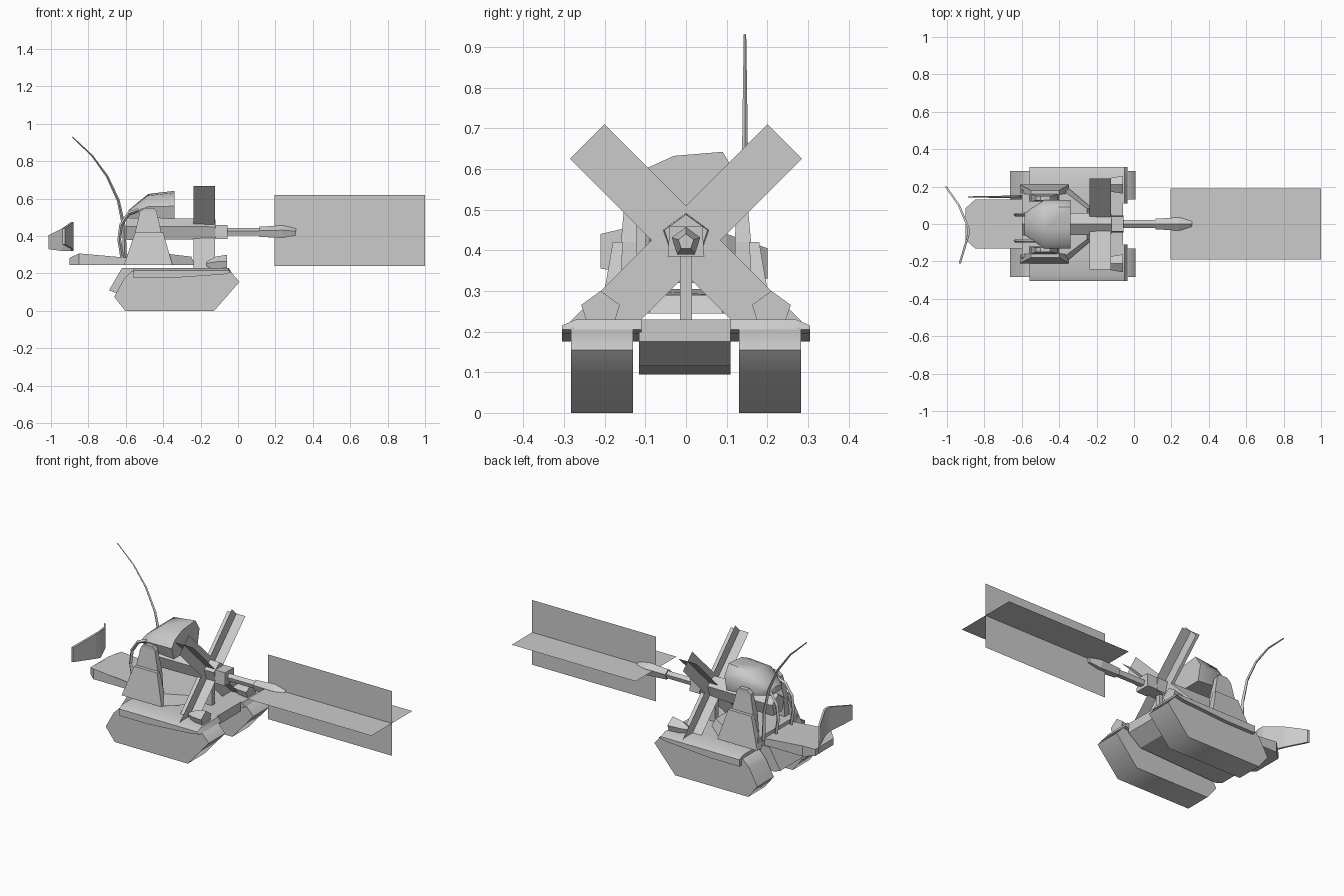
import bpy, bmesh, math
from mathutils import Vector

if "Cube" in bpy.data.objects:
    bpy.data.objects.remove(bpy.data.objects["Cube"])

grey = bpy.data.materials.new("plain grey")
grey.diffuse_color = (0.6, 0.6, 0.6, 1)
grey.use_nodes = True
grey.node_tree.nodes["Principled BSDF"].inputs["Base Color"].default_value = grey.diffuse_color


def finish(name, bm, smooth=None):
    bmesh.ops.recalc_face_normals(bm, faces=bm.faces[:])
    me = bpy.data.meshes.new(name)
    bm.to_mesh(me)
    bm.free()
    me.materials.append(grey)
    ob = bpy.data.objects.new(name, me)
    bpy.context.collection.objects.link(ob)
    if smooth:
        bpy.ops.object.select_all(action='DESELECT')
        ob.select_set(True)
        bpy.context.view_layer.objects.active = ob
        bpy.ops.object.shade_smooth_by_angle(angle=math.radians(smooth))
    return ob


def loft(name, rings, smooth=None, caps=True):
    bm = bmesh.new()
    vs = [[bm.verts.new(p) for p in r] for r in rings]
    n = len(vs[0])
    for a, b in zip(vs, vs[1:]):
        for i in range(n):
            j = (i + 1) % n
            bm.faces.new((a[i], a[j], b[j], b[i]))
    if caps:
        bm.faces.new(vs[0])
        bm.faces.new(vs[-1])
    return finish(name, bm, smooth)


def side_profile(name, pts, y0, y1, smooth=None):
    return loft(name, [[(x, y, z) for x, z in pts] for y in (y0, y1)], smooth)


def box_loft(name, levels):
    # each level: z, x0, x1, y0, y1
    return loft(name, [[(a, c, z), (b, c, z), (b, d, z), (a, d, z)] for z, a, b, c, d in levels])


def barrel(name, stations, zc, n=5, yc=0, smooth=None):
    # stations: x, radius
    return loft(name, [[(x, yc + r * math.sin(2 * math.pi * i / n),
                         zc + r * math.cos(2 * math.pi * i / n)) for i in range(n)]
                       for x, r in stations], smooth)


def tube(name, path, y, r0, r1, n=4):
    pts = [Vector((x, y, z)) for x, z in path]
    rings = []
    for i, p in enumerate(pts):
        t = (pts[min(i + 1, len(pts) - 1)] - pts[max(i - 1, 0)]).normalized()
        nrm = Vector((-t.z, 0, t.x))
        r = r0 + (r1 - r0) * i / (len(pts) - 1)
        rings.append([p + r * (nrm * math.cos(2 * math.pi * k / n)
                               + Vector((0, 1, 0)) * math.sin(2 * math.pi * k / n)) for k in range(n)])
    return loft(name, rings)


def sheet(name, quads):
    bm = bmesh.new()
    for q in quads:
        bm.faces.new([bm.verts.new(p) for p in q])
    return finish(name, bm)


# hull between the tracks
side_profile("hull", [(-0.62, 0.23), (-0.69, 0.11), (-0.65, 0.095), (-0.14, 0.115),
                      (-0.06, 0.175), (-0.06, 0.23)], -0.115, 0.11)

for s, side in ((1, "left"), (-1, "right")):
    # tracks and their covers
    side_profile("track_" + side, [(-0.662, 0.075), (-0.603, 0), (-0.128, 0), (0.008, 0.155),
                                   (-0.04, 0.21), (-0.57, 0.21), (-0.61, 0.17)],
                 s * 0.13, s * 0.283, 60)
    fender = [(-0.56, 0.175), (-0.37, 0.175), (-0.08, 0.195), (-0.035, 0.205),
              (-0.05, 0.23), (-0.56, 0.23)]
    loft("fender_" + side, [[(x, s * y, min(z, top)) for x, z in fender]
                            for y, top in ((0.11, 0.23), (0.16, 0.24), (0.27, 0.235), (0.305, 0.215))], 40)
    # headlamp cones
    barrel("headlamp_" + side, [(-0.17, 0.012), (-0.12, 0.04), (-0.06, 0.05)], 0.25, 5, s * 0.21, 60)
    # armour plate and gun bearing post beside the gun
    box_loft("armour_plate_" + side, [(0.245, -0.61, -0.35, s * 0.165, s * 0.21),
                                      (0.42, -0.55, -0.40, s * 0.155, s * 0.18)])
    box_loft("bearing_post_" + side, [(0.28, -0.56, -0.40, s * 0.12, s * 0.165),
                                      (0.42, -0.55, -0.41, s * 0.12, s * 0.16),
                                      (0.53, -0.525, -0.435, s * 0.125, s * 0.15),
                                      (0.55, -0.50, -0.45, s * 0.125, s * 0.15)])

# turret floor with sloping nose
plan = [(-0.60, -0.2), (-0.36, -0.2), (-0.23, -0.09), (-0.23, 0.09), (-0.36, 0.2), (-0.60, 0.2)]
loft("turret_floor", [[(x, y, 0.245) for x, y in plan],
                      [(x - (0.02 if x > -0.5 else 0), y * 0.9, 0.29 if x > -0.3 else 0.305) for x, y in plan]])
box_loft("gun_support", [(0.2, -0.2, -0.16, -0.015, 0.015), (0.39, -0.2, -0.16, -0.015, 0.015)])

# rear platform
plat = [(-0.9, 0.085), (-0.85, 0.13), (-0.58, 0.13), (-0.58, -0.13), (-0.85, -0.13), (-0.9, -0.085)]
loft("rear_platform", [[(x, y, 0.245) for x, y in plat],
                       [(x, y, 0.283 if x < -0.87 else 0.307 if x < -0.8 else 0.283) for x, y in plat]])

# gun
barrel("gun_breech", [(-0.60, 0.06), (-0.59, 0.066), (-0.25, 0.062), (-0.12, 0.056)], 0.432)
box_loft("gun_collar", [(0.385, -0.12, -0.055, -0.045, 0.045), (0.46, -0.12, -0.055, -0.04, 0.04)])
barrel("gun_barrel", [(-0.06, 0.022), (0.13, 0.022)], 0.42)
barrel("gun_muzzle", [(0.115, 0.03), (0.24, 0.037), (0.31, 0.02)], 0.42)

# hood over the gun
sec = [(-0.11, 0.49), (-0.13, 0.56), (-0.10, 0.60), (-0.03, 0.632), (0.09, 0.642), (0.128, 0.58), (0.11, 0.49)]
loft("gun_hood", [[(x, y * ky, 0.5 + (z - 0.49) * kz) for y, z in sec]
                  for x, ky, kz in ((-0.585, 0.45, 0.25), (-0.55, 0.65, 0.45), (-0.48, 1, 0.82))]
     + [[(-0.34, y, z) for y, z in sec]], 50)

# antenna and bent cable
tube("antenna", [(-0.605, 0.28), (-0.61, 0.45), (-0.64, 0.59), (-0.70, 0.72),
                 (-0.78, 0.83), (-0.886, 0.93)], 0.145, 0.011, 0.003)
for y in (0.05, -0.09):
    tube("cable", [(-0.62, 0.29), (-0.635, 0.38), (-0.625, 0.46), (-0.585, 0.52), (-0.53, 0.54)], y, 0.01, 0.01)

# bent tail plate: x, y, bottom z, top z
tail = [(-1.0, 0.2, 0.33, 0.405), (-0.93, 0.1, 0.32, 0.44), (-0.88, -0.02, 0.32, 0.475),
        (-0.88, -0.06, 0.33, 0.475), (-0.925, -0.21, 0.355, 0.44)]
loft("tail_plate", [[(x, y, a), (x, y, b), (x - 0.012, y, b), (x - 0.012, y, a)] for x, y, a, b in tail])

# forward blast cards
sheet("muzzle_blast", [[(0.195, 0, 0.24), (1, 0, 0.24), (1, 0, 0.62), (0.195, 0, 0.62)],
                       [(0.195, -0.19, 0.43), (1, -0.19, 0.43), (1, 0.19, 0.43), (0.195, 0.19, 0.43)]])

# diagonal blast cards, two crossed strips per diagonal
quads = []
c = Vector((-0.18, 0, 0.425))
for s in (1, -1):
    d = Vector((0, s, 1)).normalized() * 0.343
    for w in (Vector((0.058, 0, 0)), Vector((0, 1, -s)).normalized() * 0.06):
        quads.append([c - d - w, c + d - w, c + d + w, c - d + w])
sheet("side_blast", quads)
